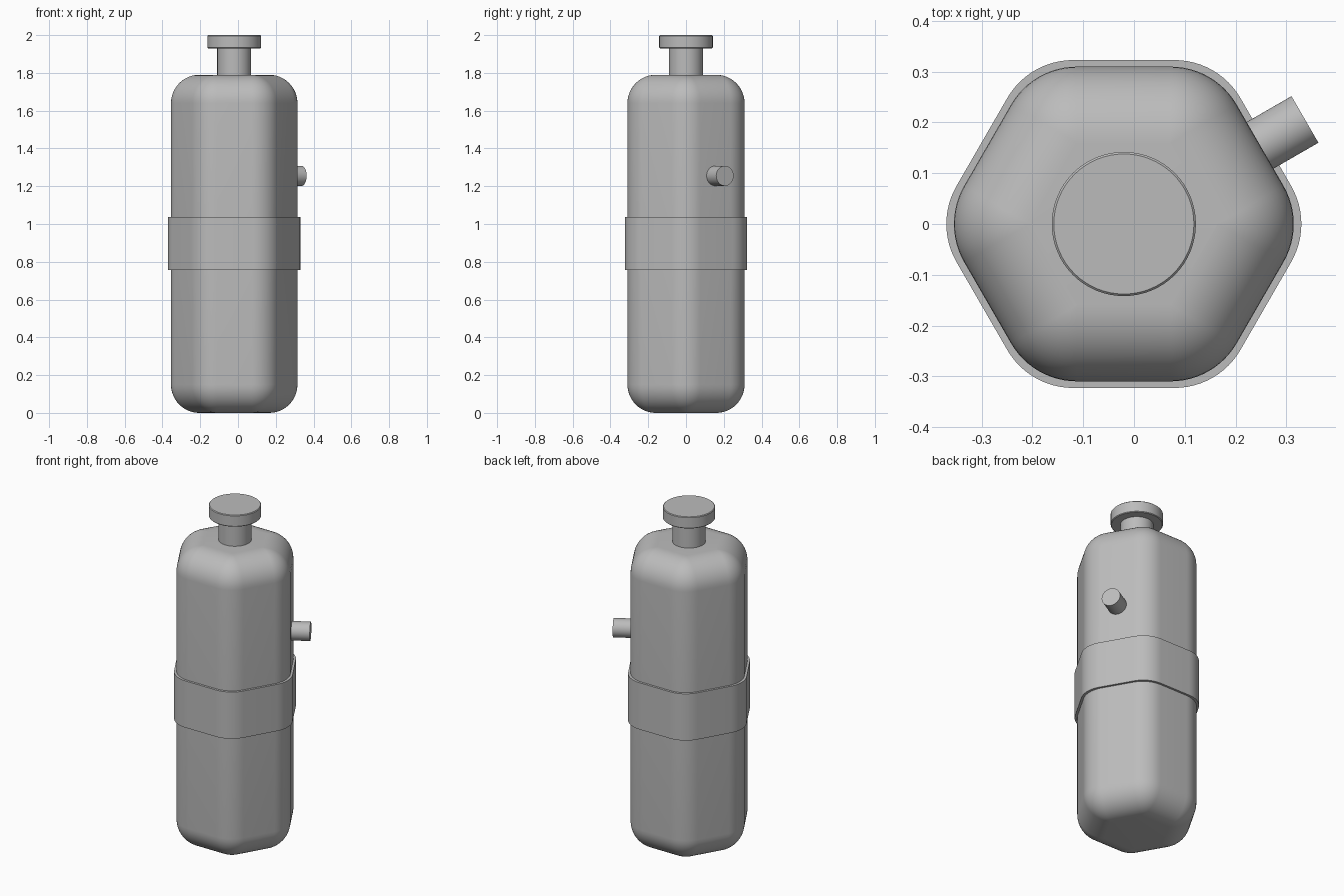
import bpy, bmesh, math
from mathutils import Matrix, Vector

cube = bpy.data.objects.get("Cube")
if cube:
    bpy.data.objects.remove(cube, do_unlink=True)

AXIS_X = -0.02     # vertical axis of the bottle
APOTHEM = 0.31
ROUND = 0.15       # radius of every body edge
HEIGHT = 1.79

grey = bpy.data.materials.new("plain grey")
grey.use_nodes = True
grey.diffuse_color = (0.5, 0.5, 0.5, 1)
grey.node_tree.nodes["Principled BSDF"].inputs["Base Color"].default_value = grey.diffuse_color


def hexagon(apothem, radius, z, steps=12):
    """Ring of points round a hexagon with rounded corners."""
    points = []
    core = (apothem - radius) / math.cos(math.pi / 6)
    for corner in range(6):
        middle = corner * math.pi / 3
        for i in range(steps + 1):
            a = middle + (i / steps - 0.5) * math.pi / 3
            points.append(Vector((core * math.cos(middle) + radius * math.cos(a),
                                  core * math.sin(middle) + radius * math.sin(a), z)))
    return points


def circle(radius, z, steps=64):
    return [Vector((radius * math.cos(math.tau * i / steps),
                    radius * math.sin(math.tau * i / steps), z)) for i in range(steps)]


def loft(name, rings, matrix=None, closed=False):
    """Skin a stack of rings; cap the ends, or join last to first."""
    bm = bmesh.new()
    loops = [[bm.verts.new(p) for p in ring] for ring in rings]
    pairs = list(zip(loops, loops[1:]))
    if closed:
        pairs.append((loops[-1], loops[0]))
    else:
        bm.faces.new(loops[0][::-1])
        bm.faces.new(loops[-1])
    for low, high in pairs:
        for i in range(len(low)):
            j = (i + 1) % len(low)
            bm.faces.new((low[i], low[j], high[j], high[i]))
    bmesh.ops.recalc_face_normals(bm, faces=bm.faces)
    mesh = bpy.data.meshes.new(name)
    bm.to_mesh(mesh)
    bm.free()
    mesh.materials.append(grey)
    obj = bpy.data.objects.new(name, mesh)
    bpy.context.collection.objects.link(obj)
    obj.matrix_world = matrix or Matrix.Translation((AXIS_X, 0, 0))
    bpy.ops.object.select_all(action='DESELECT')
    obj.select_set(True)
    bpy.context.view_layer.objects.active = obj
    bpy.ops.object.shade_smooth_by_angle(angle=math.radians(30))
    return obj


# Hexagonal body, rounded at top and bottom
rings = []
for end, base in ((-1, ROUND), (1, HEIGHT - ROUND)):
    for i in range(13):
        t = math.pi / 2 * (i / 12 if end > 0 else 1 - i / 12)
        inset = ROUND * (1 - math.cos(t))
        rings.append(hexagon(APOTHEM - inset, max(ROUND - inset, 0.001),
                             base + end * ROUND * math.sin(t)))
loft("bottle_body", rings)

# Band round the middle
inner, outer = APOTHEM - 0.005, APOTHEM + 0.013
loft("middle_band", [hexagon(a, ROUND, z) for a, z in
                     ((inner, 0.757), (outer, 0.757), (outer, 1.037), (inner, 1.037))],
     closed=True)

# Neck and cap
loft("neck", [circle(0.09, HEIGHT - 0.02), circle(0.09, 1.94)])
loft("cap", [circle(r, z) for r, z in
             ((0.138, 1.93), (0.142, 1.934), (0.142, 1.996), (0.138, 2.0))])

# Side spout, square to the back left face
turn = (Matrix.Translation((AXIS_X, 0, 1.255)) @ Matrix.Rotation(math.pi / 6, 4, 'Z')
        @ Matrix.Rotation(math.pi / 2, 4, 'Y'))
loft("side_spout", [circle(0.053, 0.28), circle(0.053, 0.412)], turn)
